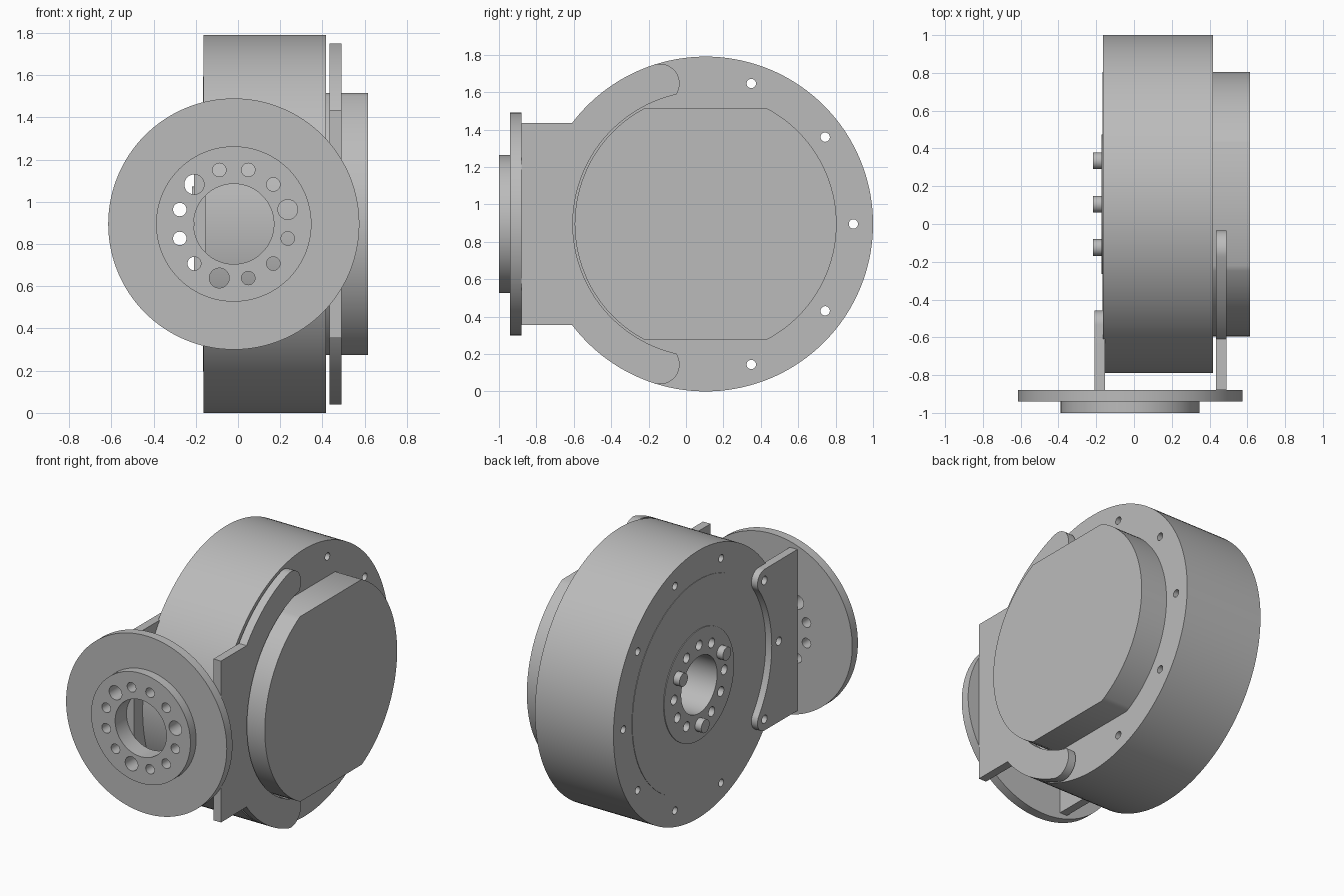
import bpy
import bmesh
from math import sin, cos, asin, acos, atan2, degrees, radians, pi
from mathutils import Matrix, Vector

old = bpy.data.objects.get("Cube")
if old:
    bpy.data.objects.remove(old, do_unlink=True)

grey = bpy.data.materials.new("plain_grey")
grey.use_nodes = True
colour = (0.5, 0.5, 0.5, 1)
grey.diffuse_color = colour
grey.node_tree.nodes["Principled BSDF"].inputs["Base Color"].default_value = colour

MID_Y, MID_Z = 0.105, 0.895      # drum axis
BODY_R, BOLT_R = 0.895, 0.79
HUB_BOLT_R = 0.265

# Local axes of a profile: (right, up, thickness) in world space
SIDE = Matrix(((0, 0, 1), (1, 0, 0), (0, 1, 0)))
FRONT = Matrix(((1, 0, 0), (0, 0, -1), (0, 1, 0)))


def arc(r, a0, a1, centre=(0, 0), steps=48):
    """Points along an arc, angles in degrees."""
    angles = [radians(a0 + (a1 - a0) * i / steps) for i in range(steps + 1)]
    return [(centre[0] + r * cos(a), centre[1] + r * sin(a)) for a in angles]


def circle(r, centre=(0, 0), steps=96):
    return arc(r, 0, 360, centre, steps)[:-1]


def polar(r, a):
    return (r * cos(radians(a)), r * sin(radians(a)))


def plate(name, loops, axes, origin, thickness):
    """Extrude an outline, with inner loops as through holes."""
    curve = bpy.data.curves.new(name, "CURVE")
    curve.dimensions = "2D"
    curve.fill_mode = "BOTH"
    curve.extrude = thickness / 2
    for pts in loops:
        spline = curve.splines.new("POLY")
        spline.points.add(len(pts) - 1)
        for p, (u, v) in zip(spline.points, pts):
            p.co = (u, v, 0, 1)
        spline.use_cyclic_u = True
    temp = bpy.data.objects.new(name + "_outline", curve)
    bpy.context.collection.objects.link(temp)
    bpy.context.view_layer.update()
    graph = bpy.context.evaluated_depsgraph_get()
    mesh = bpy.data.meshes.new_from_object(temp.evaluated_get(graph))
    bpy.data.objects.remove(temp, do_unlink=True)
    bpy.data.curves.remove(curve)

    bm = bmesh.new()
    bm.from_mesh(mesh)
    bmesh.ops.remove_doubles(bm, verts=bm.verts, dist=0.0001)
    bmesh.ops.transform(bm, verts=bm.verts,
                        matrix=Matrix.Translation(Vector(origin)) @ axes.to_4x4())
    bmesh.ops.recalc_face_normals(bm, faces=bm.faces)
    bm.to_mesh(mesh)
    bm.free()

    mesh.name = name
    mesh.materials.clear()
    mesh.materials.append(grey)
    obj = bpy.data.objects.new(name, mesh)
    bpy.context.collection.objects.link(obj)
    bpy.ops.object.select_all(action="DESELECT")
    obj.select_set(True)
    bpy.context.view_layer.objects.active = obj
    bpy.ops.object.shade_smooth_by_angle(angle=radians(30))
    return obj


def side_plate(name, loops, x0, x1):
    return plate(name, loops, SIDE, ((x0 + x1) / 2, MID_Y, MID_Z), x1 - x0)


def front_plate(name, loops, y0, y1):
    return plate(name, loops, FRONT, (-0.02, (y0 + y1) / 2, MID_Z), y1 - y0)


def bracket(outer, end_angle, end_r, start, inner_r):
    """Bracket outline: straight front edge, rounded ends, concave inner edge."""
    # where the rounded end meets the inner arc
    c = (inner_r**2 - BOLT_R**2 - end_r**2) / (2 * BOLT_R * end_r)
    stop = end_angle - degrees(acos(max(-1, c)))
    tip = arc(end_r, start, stop, polar(BOLT_R, end_angle), 24)
    last = degrees(atan2(tip[-1][1], tip[-1][0]))
    upper = [(-0.985, 0.54)] + outer + tip + arc(inner_r, last, 180)[1:]
    return upper + [(u, -v) for u, v in reversed(upper[:-1])]


# Drum with rim bolt holes, hub holes and centre bore
rim_holes = [circle(0.025, polar(BOLT_R, a), 24) for a in range(0, 360, 36)]
hub_holes = [circle(0.032, polar(HUB_BOLT_R, a), 24)
             for a in range(0, 360, 30) if a not in (30, 150, 270)]
bore = [circle(0.19)]
side_plate("drum_body", [circle(BODY_R, steps=144)] + rim_holes + hub_holes + bore,
           -0.163, 0.418)
side_plate("rotor_disc", [circle(0.70)] + hub_holes + bore, -0.166, -0.163)
side_plate("hub_disc", [circle(0.37)] + hub_holes + bore, -0.171, -0.166)

# Locating pins on the hub
for i, a in enumerate((30, 150, 270)):
    side_plate(f"locating_pin_{i + 1}", [circle(0.044, polar(HUB_BOLT_R, a), 32)],
               -0.217, -0.165)

# Cover with flat top and bottom
flat = degrees(asin(0.62 / 0.70))
side_plate("motor_cover", [arc(0.70, -flat, flat) + arc(0.70, 180 - flat, 180 + flat)],
           0.418, 0.615)

# Left bracket with long curved arms
shoulder = 180 - degrees(asin(0.54 / BODY_R))
side_plate("left_bracket",
           [bracket(arc(BODY_R, shoulder, 108)[:-1], 108, 0.105, 108, 0.71)],
           0.434, 0.490)

# Right bracket with three bolt holes
side_plate("right_bracket",
           [bracket([], 144, 0.075, 90, 0.715)]
           + [circle(0.028, polar(BOLT_R, a), 24) for a in (144, 180, 216)],
           -0.208, -0.153)

# Front flange and raised ring, sharing the same hole pattern
flange_holes = [circle(0.047 if a in (15, 135, 255) else 0.032,
                       polar(HUB_BOLT_R, a), 32) for a in range(15, 360, 30)]
front_plate("front_flange", [circle(0.595, steps=128)] + flange_holes + bore, -0.94, -0.88)
front_plate("flange_ring", [circle(0.368)] + flange_holes + bore, -1.0, -0.94)
